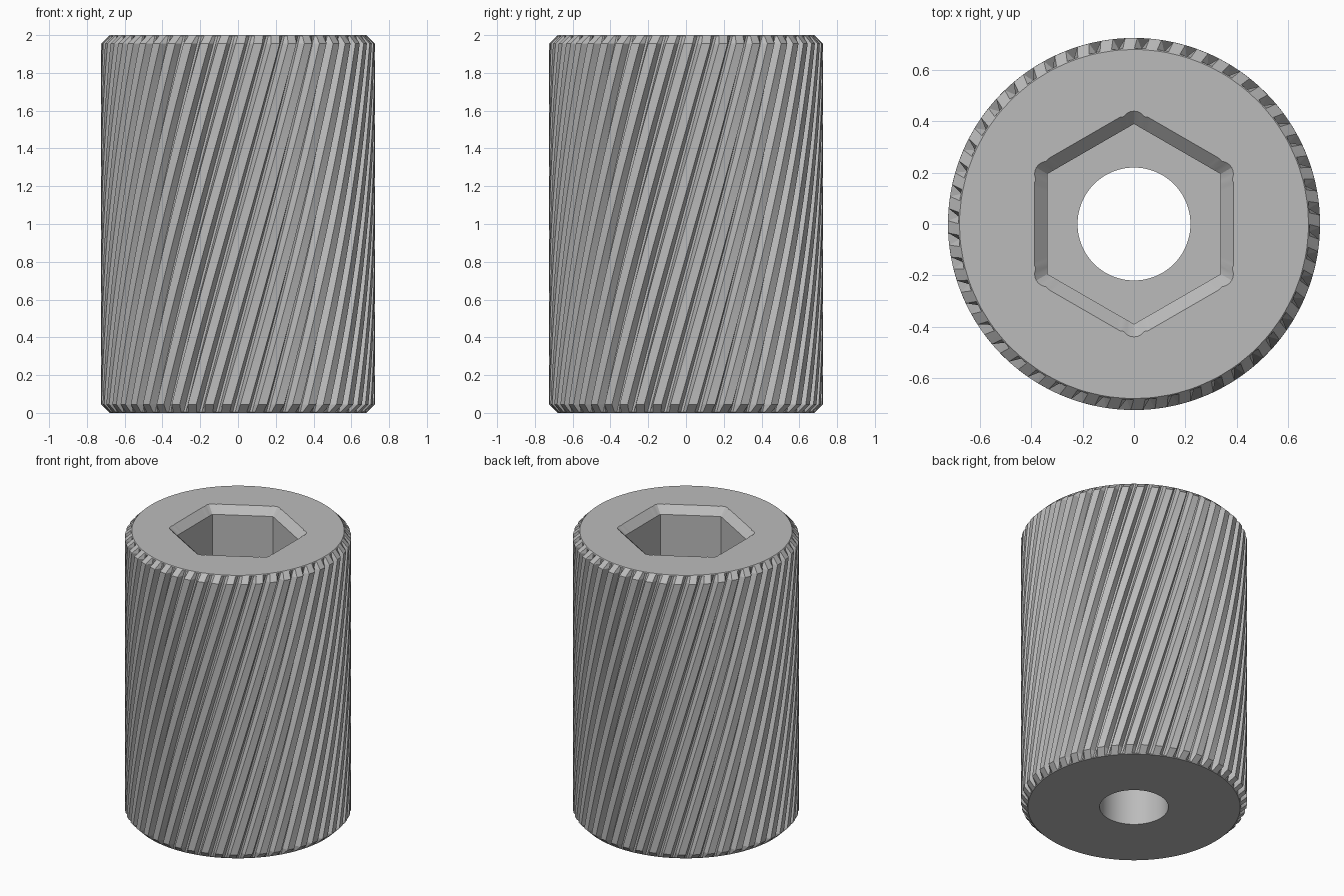
import bpy, bmesh
from math import cos, sin, pi, sqrt, radians

if "Cube" in bpy.data.objects:
    bpy.data.objects.remove(bpy.data.objects["Cube"], do_unlink=True)

TEETH, PER = 48, 4
N = TEETH * PER
HEIGHT, R_OUT, R_ROOT, R_CAP = 2.0, 0.725, 0.685, 0.68
TWIST_TEETH = 6                       # whole teeth advanced over the height
TWIST = 2 * pi * TWIST_TEETH / TEETH
HEX_R, HOLE_R = 0.39, 0.22            # socket corner radius, bore radius
CHAMFER, SOCKET_FLOOR = 0.05, 1.0

# One tooth: (fraction of pitch, radius)
TOOTH = [(0.0, R_OUT), (0.5, R_OUT), (0.68, R_ROOT), (0.82, R_ROOT)]

bm = bmesh.new()


def knurl_ring(z):
    """Twisted toothed ring, narrowed near both ends by the chamfer."""
    limit = R_CAP + min(z, HEIGHT - z)
    ring = []
    for i in range(N):
        frac, r = TOOTH[i % PER]
        a = 2 * pi * (i // PER + frac) / TEETH + TWIST * z / HEIGHT
        r = min(r, limit)
        ring.append(bm.verts.new((r * cos(a), r * sin(a), z)))
    return ring


def polar_ring(radius_at, z):
    ring = []
    for i in range(N):
        a = 2 * pi * i / N
        r = radius_at(a)
        ring.append(bm.verts.new((r * cos(a), r * sin(a), z)))
    return ring


def hexagon(offset):
    """Radius of a hexagon grown by offset, with round corners, corner on y."""
    def radius_at(a):
        d = abs((a - pi / 2 + pi / 6) % (pi / 3) - pi / 6)
        flat = (HEX_R * cos(pi / 6) + offset) / cos(pi / 6 - d)
        inside = offset ** 2 - (HEX_R * sin(d)) ** 2
        if offset and inside > 0:
            return min(flat, HEX_R * cos(d) + sqrt(inside))
        return flat
    return radius_at


def bore(a):
    return HOLE_R


def join(a, b):
    for i in range(N):
        j = (i + 1) % N
        bm.faces.new((a[i], a[j], b[j], b[i]))


# Knurled outside
EDGE = R_OUT - R_CAP
STEPS = 32
levels = [0, R_ROOT - R_CAP]
levels += [EDGE + (HEIGHT - 2 * EDGE) * k / STEPS for k in range(STEPS + 1)]
levels += [HEIGHT - R_ROOT + R_CAP, HEIGHT]
rows = [knurl_ring(z) for z in levels]
bottom = rows[0]
for lower, upper in zip(rows, rows[1:]):
    join(lower, upper)

# Top face, hexagonal socket, floor, bore and bottom face
shift = TWIST_TEETH * PER
top = rows[-1][-shift:] + rows[-1][:-shift]
inner = [top,
         polar_ring(hexagon(CHAMFER), HEIGHT),
         polar_ring(hexagon(0), HEIGHT - CHAMFER),
         polar_ring(hexagon(0), SOCKET_FLOOR),
         polar_ring(bore, SOCKET_FLOOR),
         polar_ring(bore, 0),
         bottom]
for a, b in zip(inner, inner[1:]):
    join(a, b)

bmesh.ops.recalc_face_normals(bm, faces=bm.faces)
mesh = bpy.data.meshes.new("knurled_insert")
bm.to_mesh(mesh)
bm.free()

# Plain grey metal
grey = bpy.data.materials.new("grey")
grey.use_nodes = True
colour = (0.5, 0.5, 0.5, 1)
grey.diffuse_color = colour
grey.node_tree.nodes["Principled BSDF"].inputs["Base Color"].default_value = colour
mesh.materials.append(grey)

body = bpy.data.objects.new("knurled_insert", mesh)
bpy.context.collection.objects.link(body)
bpy.ops.object.select_all(action="DESELECT")
body.select_set(True)
bpy.context.view_layer.objects.active = body
bpy.ops.object.shade_smooth_by_angle(angle=radians(20))
